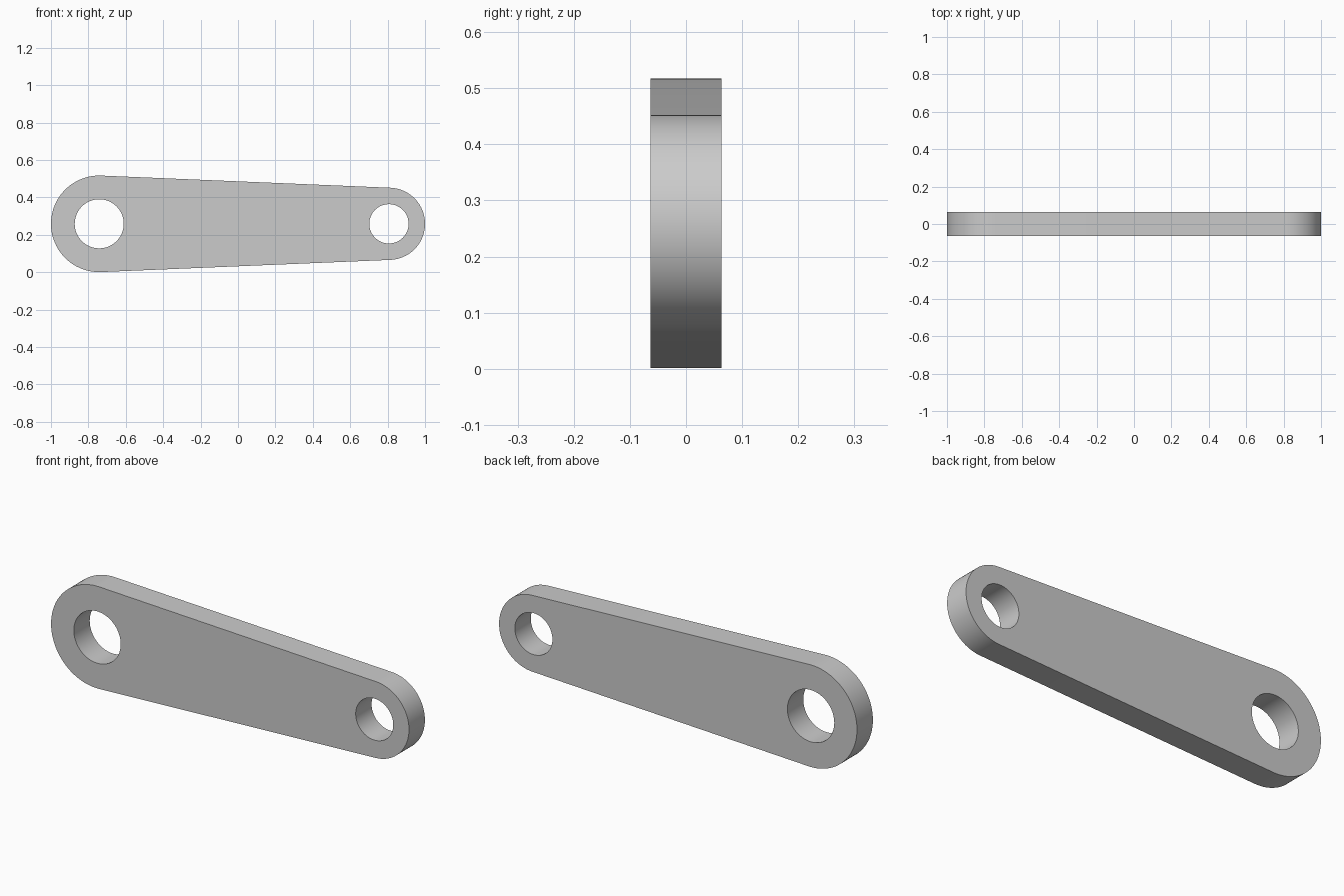
import bpy
import bmesh
from math import asin, cos, sin, pi, radians
from mathutils import Vector

cube = bpy.data.objects.get("Cube")
if cube:
    bpy.data.objects.remove(cube, do_unlink=True)

# Dimensions
R_BIG, R_SMALL = 0.258, 0.193
X_BIG, X_SMALL = -1 + R_BIG, 1 - R_SMALL
BORE_BIG, BORE_SMALL = 0.131, 0.105
Z_MID = R_BIG + 0.001
THICKNESS = 0.127
STEPS = 48


def arc(x, radius, start, end, steps=STEPS):
    """Points on an arc in the upright plane, both ends included."""
    angles = [start + (end - start) * i / steps for i in range(steps + 1)]
    return [Vector((x + radius * cos(a), -THICKNESS / 2, Z_MID + radius * sin(a)))
            for a in angles]


# Outline: two rounded ends joined by tangent lines, plus two bores
tilt = asin((R_BIG - R_SMALL) / (X_SMALL - X_BIG))
side = pi / 2 - tilt
outline = arc(X_SMALL, R_SMALL, -side, side) + arc(X_BIG, R_BIG, side, 2 * pi - side)
loops = [outline]
for x, radius in ((X_BIG, BORE_BIG), (X_SMALL, BORE_SMALL)):
    loops.append(arc(x, radius, 0, 2 * pi, 2 * STEPS)[:-1])

# Fill the flat profile and extrude it to a plate
bm = bmesh.new()
edges = []
for points in loops:
    verts = [bm.verts.new(p) for p in points]
    edges += [bm.edges.new((a, b)) for a, b in zip(verts, verts[1:] + verts[:1])]
bmesh.ops.triangle_fill(bm, edges=edges, use_beauty=True, normal=(0, -1, 0))
result = bmesh.ops.extrude_face_region(bm, geom=bm.faces[:], use_keep_orig=True)
moved = [g for g in result["geom"] if isinstance(g, bmesh.types.BMVert)]
bmesh.ops.translate(bm, verts=moved, vec=(0, THICKNESS, 0))
bmesh.ops.recalc_face_normals(bm, faces=bm.faces[:])

mesh = bpy.data.meshes.new("link_arm")
bm.to_mesh(mesh)
bm.free()
link_arm = bpy.data.objects.new("link_arm", mesh)
bpy.context.collection.objects.link(link_arm)

# Plain grey metal
grey = bpy.data.materials.new("light_grey")
grey.use_nodes = True
colour = (0.6, 0.6, 0.6, 1)
grey.diffuse_color = colour
grey.node_tree.nodes["Principled BSDF"].inputs["Base Color"].default_value = colour
mesh.materials.append(grey)

# Smooth curved walls, crisp rims
bpy.ops.object.select_all(action="DESELECT")
link_arm.select_set(True)
bpy.context.view_layer.objects.active = link_arm
bpy.ops.object.shade_smooth_by_angle(angle=radians(30))
